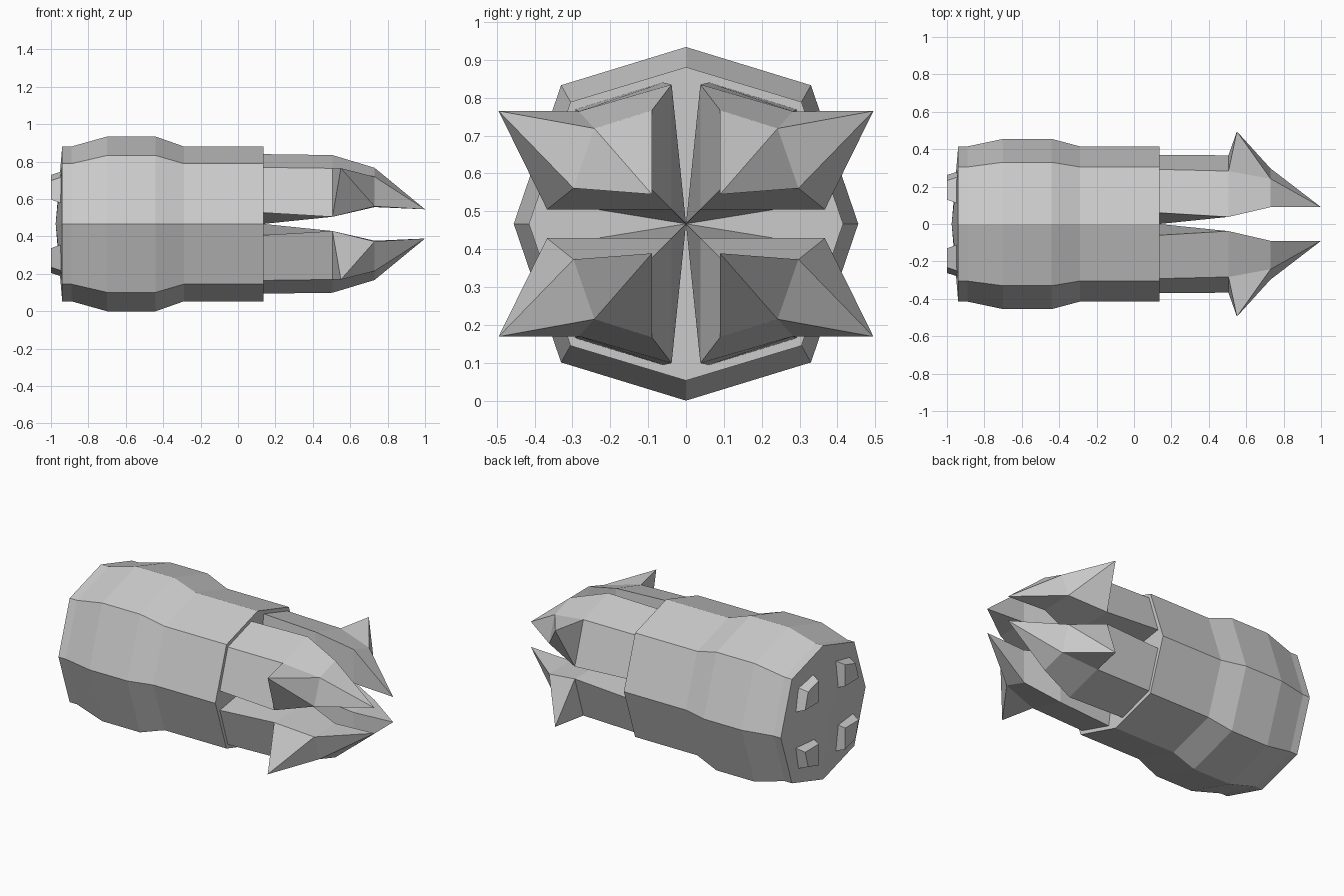
import bpy, bmesh

if "Cube" in bpy.data.objects:
    bpy.data.objects.remove(bpy.data.objects["Cube"])

CZ = 0.467  # height of the long axis


def finish(name, bm):
    bmesh.ops.recalc_face_normals(bm, faces=bm.faces)
    me = bpy.data.meshes.new(name)
    bm.to_mesh(me)
    bm.free()
    ob = bpy.data.objects.new(name, me)
    ob.location.z = CZ
    bpy.context.collection.objects.link(ob)
    return ob


def loft(bm, rings):
    """Bridge rings of (x, y, z) points; returns the vertex rings."""
    vr = [[bm.verts.new(p) for p in r] for r in rings]
    n = len(vr[0])
    for a, b in zip(vr, vr[1:]):
        for i in range(n):
            j = (i + 1) % n
            bm.faces.new((a[i], a[j], b[j], b[i]))
    return vr


def fan(bm, ring, p):
    """Close a ring with triangles meeting at a point."""
    tip = bm.verts.new(p)
    for i in range(len(ring)):
        bm.faces.new((ring[i], ring[(i + 1) % len(ring)], tip))


# eight-sided barrel with a raised band and a shallow pointed rear cap
SMALL = [(0, .414), (.305, .322), (.415, 0), (.305, -.322),
         (0, -.414), (-.305, -.322), (-.415, 0), (-.305, .322)]
LARGE = [(0, .467), (.33, .366), (.455, 0), (.33, -.366),
         (0, -.467), (-.33, -.366), (-.455, 0), (-.33, .366)]
stations = [(-.94, SMALL), (-.89, SMALL), (-.70, LARGE),
            (-.44, LARGE), (-.29, SMALL), (.135, SMALL)]
bm = bmesh.new()
rings = loft(bm, [[(x, y, z) for y, z in s] for x, s in stations])
fan(bm, rings[0], (-.975, 0, 0))
bm.faces.new(rings[-1])
finish("barrel", bm)

# claw sections: inner edge, top, outer corner, side
CLAW = [(.135, [(0, 0), (.06, .373), (.292, .302), (.37, .06)]),
        (.505, [(.038, .038), (.038, .368), (.283, .297), (.367, .038)]),
        (.73, [(.09, .09), (.09, .30), (.242, .252), (.297, .094)])]
# rear nozzle sections
NOZZLE = [(-.93, [(.105, .105), (.105, .285), (.255, .255), (.285, .105)]),
          (-1.0, [(.13, .13), (.13, .262), (.232, .232), (.262, .13)])]

for sy, side in ((-1, "front"), (1, "back")):
    for sz, level in ((-1, "lower"), (1, "upper")):
        def place(sections):
            return [[(x, y * sy, z * sz) for y, z in s] for x, s in sections]

        # claw with pointed end and a side spike
        bm = bmesh.new()
        r = loft(bm, place(CLAW))
        fan(bm, r[-1], (1.0, .09 * sy, .078 * sz))
        bm.faces.new(r[0])
        panel = [r[1][2], r[1][3], r[2][3], r[2][2]]
        bm.faces.remove(next(f for f in bm.faces if set(f.verts) == set(panel)))
        fan(bm, panel, (.55, .495 * sy, .298 * sz))
        finish(f"{side}_{level}_claw", bm)

        # tapered rear nozzle
        bm = bmesh.new()
        r = loft(bm, place(NOZZLE))
        bm.faces.new(r[0])
        bm.faces.new(r[1])
        finish(f"{side}_{level}_nozzle", bm)
